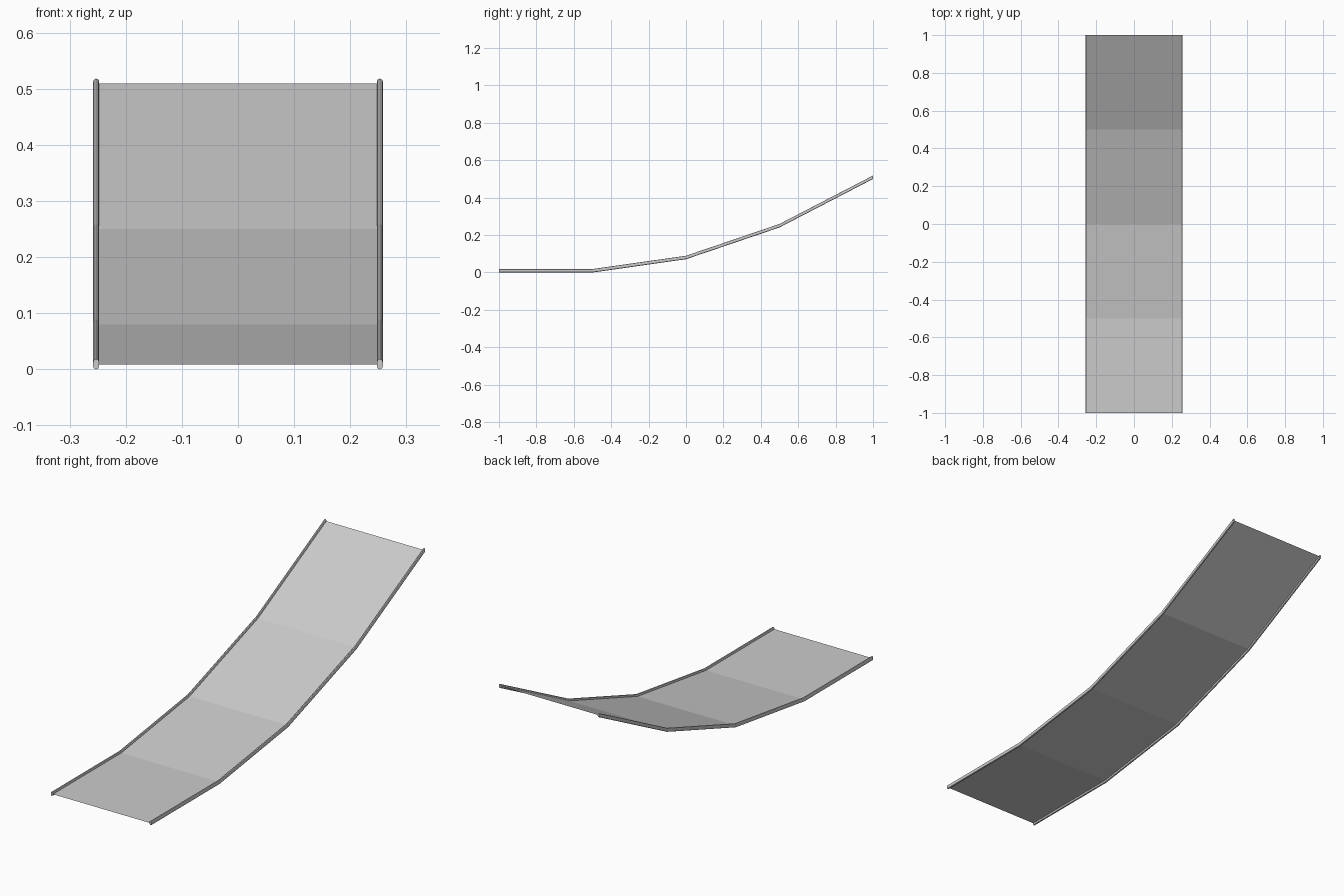
import bpy, math

if "Cube" in bpy.data.objects:
    bpy.data.objects.remove(bpy.data.objects["Cube"])

# Side path of the slide (y, z)
PATH = [(-1, 0.009), (-0.5, 0.009), (0, 0.08), (0.5, 0.25), (1, 0.509)]


def sweep(name, section, closed):
    """Sweep an (x, z) section along the path, keeping rings vertical."""
    n = len(section)
    verts = [(x, y, z + dz) for y, z in PATH for x, dz in section]
    faces = []
    for r in range(len(PATH) - 1):
        for i in range(n if closed else n - 1):
            j = (i + 1) % n
            faces.append((r * n + i, r * n + j, (r + 1) * n + j, (r + 1) * n + i))
    if closed:
        last = (len(PATH) - 1) * n
        faces += [tuple(range(n))[::-1], tuple(range(last, last + n))]
    mesh = bpy.data.meshes.new(name)
    mesh.from_pydata(verts, [], faces)
    obj = bpy.data.objects.new(name, mesh)
    bpy.context.collection.objects.link(obj)
    return obj


def capsule(cx, r=0.0052, half=0.0093, steps=4):
    """Upright rounded bar section."""
    pts = []
    for start, side in ((0, 1), (math.pi, -1)):
        for k in range(steps + 1):
            a = start + math.pi * k / steps
            pts.append((cx + r * math.cos(a), side * (half - r) + r * math.sin(a)))
    return pts


# Sliding surface: a single thin sheet
sweep("slide_sheet", [(-0.25, 0), (0.25, 0)], False)

# Side rails
for side, label in ((-1, "left"), (1, "right")):
    sweep(f"{label}_rail", capsule(side * 0.2528), True)
